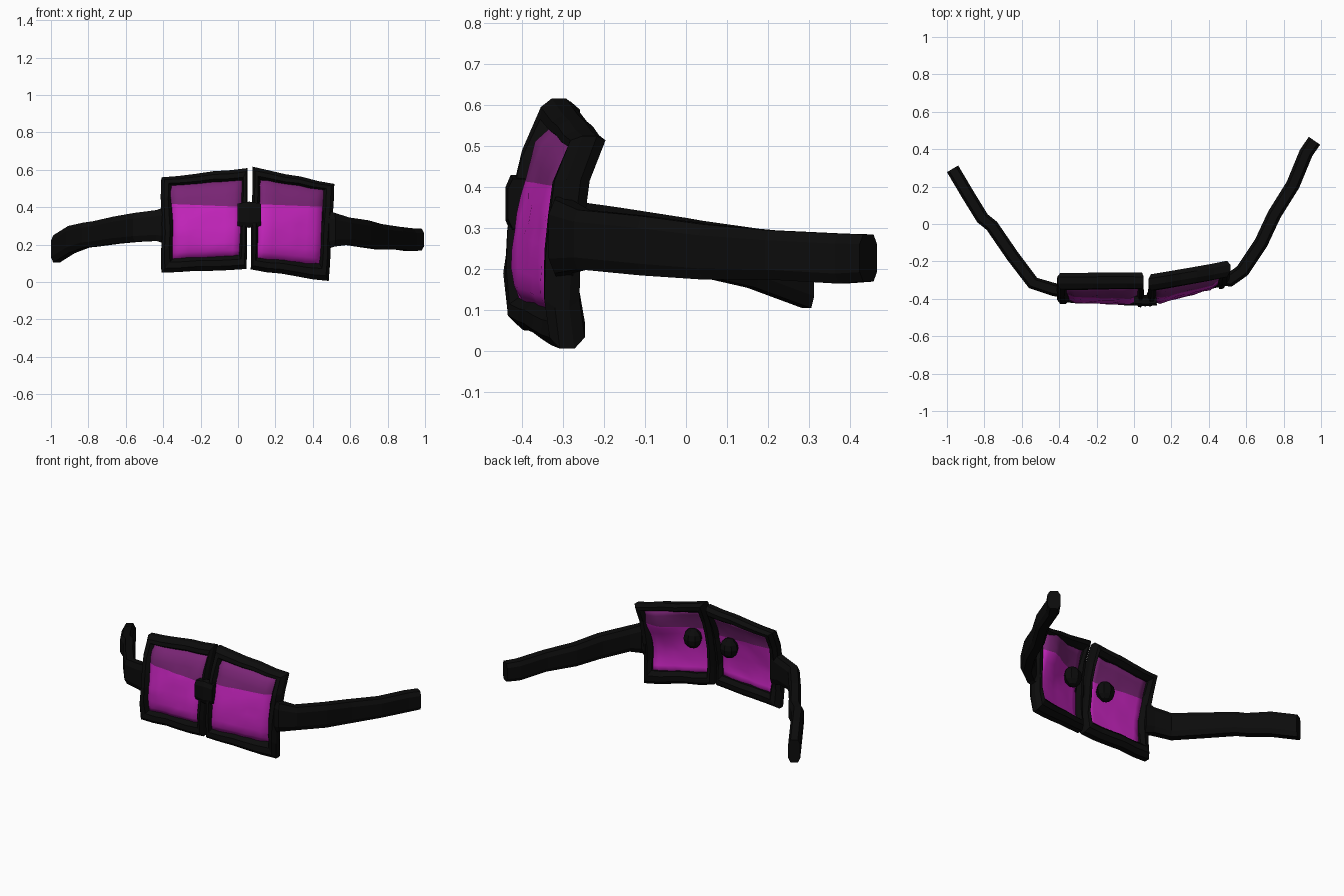
import bpy, bmesh, math, random
from mathutils import Vector as V

if "Cube" in bpy.data.objects:
    bpy.data.objects.remove(bpy.data.objects["Cube"])

random.seed(4)

def mat(name, col):
    m = bpy.data.materials.new(name)
    m.diffuse_color = (*col, 1)
    m.use_nodes = True
    m.node_tree.nodes["Principled BSDF"].inputs["Base Color"].default_value = m.diffuse_color
    return m

BLACK = mat("frame black", (0.0035, 0.0035, 0.0035))
MAGENTA = mat("lens magenta", (0.56, 0.018, 0.51))
PURPLE = mat("lens dark purple", (0.19, 0.018, 0.175))

def finish(name, bm, mats):
    bmesh.ops.recalc_face_normals(bm, faces=bm.faces)
    me = bpy.data.meshes.new(name)
    bm.to_mesh(me)
    bm.free()
    for m in mats:
        me.materials.append(m)
    ob = bpy.data.objects.new(name, me)
    bpy.context.collection.objects.link(ob)
    return ob

def loft(name, rings, closed=False):
    """Skin a list of equal-sized rings of points."""
    bm = bmesh.new()
    rs = [[bm.verts.new(p) for p in r] for r in rings]
    n = len(rs[0])
    for i in range(len(rs) if closed else len(rs) - 1):
        a, b = rs[i], rs[(i + 1) % len(rs)]
        for k in range(n):
            bm.faces.new((a[k], a[(k + 1) % n], b[(k + 1) % n], b[k]))
    if not closed:
        bm.faces.new(rs[0])
        bm.faces.new(rs[-1])
    return finish(name, bm, [BLACK])

def bow(v):
    # rims and lenses belly forward between bottom and top
    return -0.035 * math.sqrt(max(0, math.sin(math.pi * min(max(v, 0), 1))))

def rim(name, outer, inner, depth=0.043, seg=5, sides=8):
    """Four-cornered rim; corners run bottom-left, bottom-right, top-right, top-left."""
    rings = []
    vs = [0, 0, 1, 1]
    for c in range(4):
        d = (c + 1) % 4
        for s in range(seg):
            t = s / seg
            o = V(outer[c]).lerp(V(outer[d]), t)
            i = V(inner[c]).lerp(V(inner[d]), t)
            b = bow(vs[c] + (vs[d] - vs[c]) * t)
            j = V([random.uniform(-0.004, 0.004) for _ in range(3)])
            if s == 0:
                j *= 0
            ring = []
            for k in range(sides):
                a = 2 * math.pi * (k + 0.5) / sides
                w = 0.5 - 0.54 * math.cos(a)
                ring.append(o.lerp(i, w) + V((0, depth * 1.08 * math.sin(a) + b, 0)) + j)
            rings.append(ring)
    return loft(name, rings, True)

def lens(name, corners, bump, nu=8, nv=10):
    """Bulged slab filling a rim, dark above a level line."""
    bl, br, tr, tl = [V(c) for c in corners]
    bm = bmesh.new()
    grid = {}
    for u in range(nu + 1):
        for w in range(nv + 1):
            s = -0.04 + 1.08 * u / nu
            t = -0.04 + 1.08 * w / nv
            p = bl.lerp(br, s).lerp(tl.lerp(tr, s), t)
            edge = u in (0, nu) or w in (0, nv)
            y = bow(t) + random.uniform(-0.004, 0.004)
            front = -0.012 if edge else -0.035
            back = 0.008 + bump * math.exp(-((s - 0.75) ** 2 + (t - 0.8) ** 2) * 14)
            grid[u, w, 0] = bm.verts.new(p + V((0, y + front, 0)))
            grid[u, w, 1] = bm.verts.new(p + V((0, y + back, 0)))
    for u in range(nu):
        for w in range(nv):
            for f in (0, 1):
                bm.faces.new([grid[u + a, w + b, f] for a, b in ((0, 0), (1, 0), (1, 1), (0, 1))])
    for w in range(nv):
        for u in (0, nu):
            bm.faces.new((grid[u, w, 0], grid[u, w + 1, 0], grid[u, w + 1, 1], grid[u, w, 1]))
    for u in range(nu):
        for w in (0, nv):
            bm.faces.new((grid[u, w, 0], grid[u + 1, w, 0], grid[u + 1, w, 1], grid[u, w, 1]))
    x0 = (bl.x + br.x) / 2
    bmesh.ops.bisect_plane(bm, geom=bm.verts[:] + bm.edges[:] + bm.faces[:],
                           plane_co=(x0, 0, 0.41), plane_no=(0.04, 0, 1))
    for f in bm.faces:
        c = f.calc_center_median()
        f.material_index = int(c.z + 0.04 * (c.x - x0) > 0.41)
        f.smooth = True
    return finish(name, bm, [MAGENTA, PURPLE])

def temple(name, pts, half=0.032):
    """Arm swept along (x, y, z low, z high) stations."""
    rings = []
    for i, (x, y, lo, hi) in enumerate(pts):
        a, b = pts[max(i - 1, 0)], pts[min(i + 1, len(pts) - 1)]
        n = V((-(b[1] - a[1]), b[0] - a[0], 0)).normalized() * half
        h = hi - lo
        prof = ((0.6, 0), (1, 0.2), (1, 0.8), (0.6, 1), (-0.6, 1), (-1, 0.8), (-1, 0.2), (-0.6, 0))
        rings.append([V((x, y, lo + h * q)) + n * p for p, q in prof])
    return loft(name, rings)

# rims and lenses
left_out = [(-0.41, -0.375, 0.05), (0.045, -0.395, 0.07), (0.052, -0.30, 0.61), (-0.41, -0.30, 0.56)]
left_in = [(-0.345, -0.37, 0.13), (0.005, -0.385, 0.145), (0.02, -0.305, 0.54), (-0.355, -0.315, 0.515)]
right_out = [(0.068, -0.395, 0.068), (0.485, -0.29, 0.006), (0.515, -0.235, 0.525), (0.078, -0.31, 0.617)]
right_in = [(0.105, -0.385, 0.135), (0.435, -0.29, 0.10), (0.455, -0.25, 0.49), (0.12, -0.315, 0.545)]
rim("left_rim", left_out, left_in)
rim("right_rim", right_out, right_in)
lens("left_lens", left_in, 0.0)
lens("right_lens", right_in, 0.055)

# bridge between the rims
temple("bridge", [(0.0, -0.405, 0.30, 0.42), (0.06, -0.41, 0.29, 0.43), (0.12, -0.405, 0.30, 0.42)], 0.03)

# temple arms
temple("right_temple", [(0.46, -0.29, 0.17, 0.39), (0.51, -0.30, 0.19, 0.37), (0.58, -0.25, 0.20, 0.345),
                        (0.68, -0.10, 0.185, 0.33), (0.75, 0.05, 0.175, 0.31), (0.85, 0.21, 0.175, 0.295),
                        (0.92, 0.38, 0.165, 0.287), (0.965, 0.445, 0.17, 0.285)], 0.037)
temple("left_temple", [(-0.37, -0.36, 0.20, 0.41), (-0.43, -0.35, 0.22, 0.385), (-0.54, -0.315, 0.215, 0.37),
                       (-0.65, -0.17, 0.205, 0.35), (-0.76, -0.01, 0.19, 0.325), (-0.81, 0.03, 0.185, 0.318),
                       (-0.89, 0.16, 0.155, 0.30), (-0.97, 0.295, 0.105, 0.25)], 0.035)

# nose pads behind the lenses
for side, x, y in (("left", -0.07, -0.335), ("right", 0.18, -0.325)):
    bm = bmesh.new()
    bmesh.ops.create_uvsphere(bm, u_segments=8, v_segments=6, radius=1)
    for v in bm.verts:
        v.co = V((v.co.x * 0.058 + x, v.co.y * 0.05 + y, v.co.z * 0.062 + 0.355))
    finish(side + "_nose_pad", bm, [BLACK])
